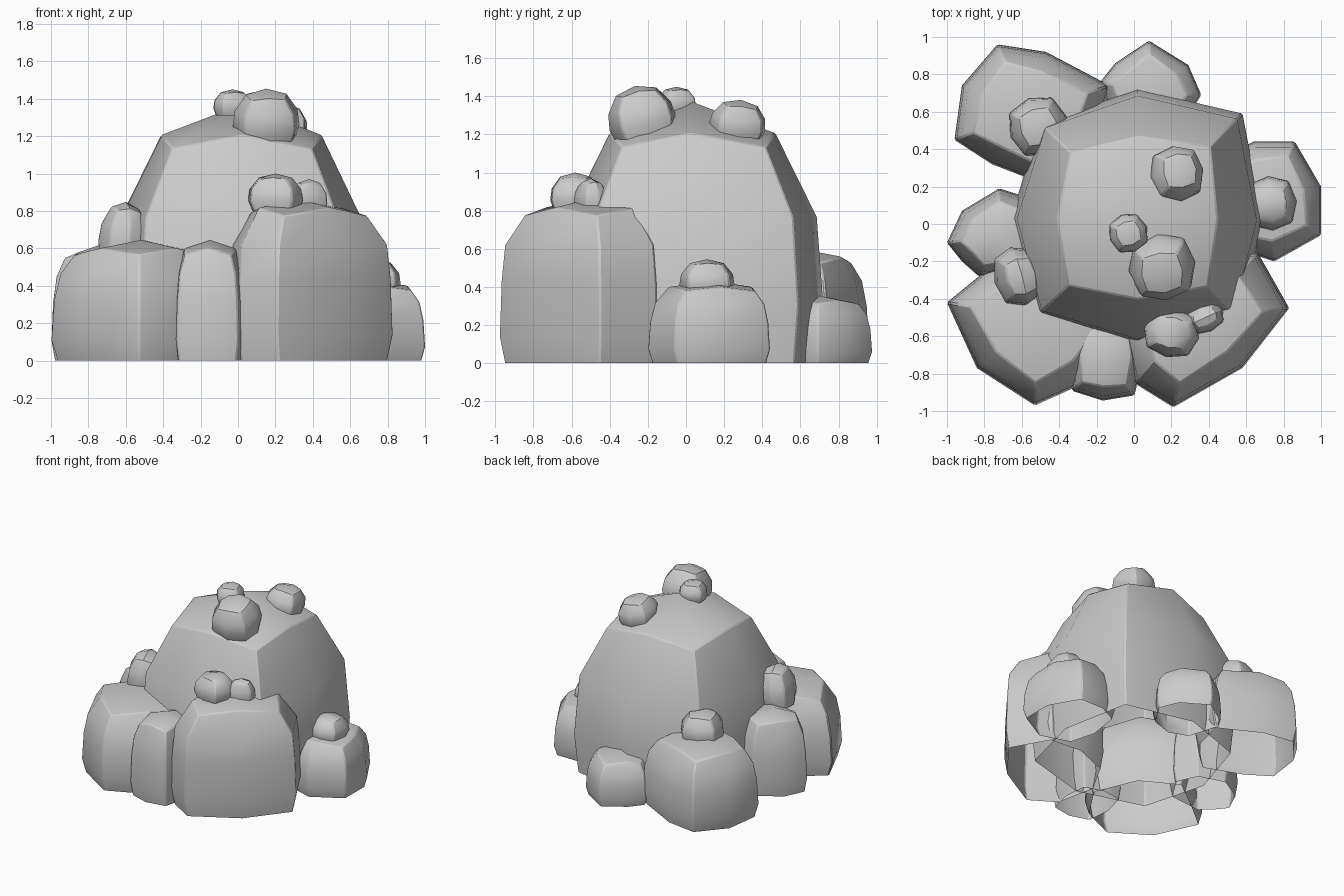
import bpy, bmesh, math
from mathutils import Vector, Matrix

if "Cube" in bpy.data.objects:
    bpy.data.objects.remove(bpy.data.objects["Cube"])

# height fraction, outline scale
BOULDER = [(0, .93), (.17, 1), (.5, .97), (.72, .9), (.88, .74)]
TALL = [(0, .94), (.16, 1), (.5, .98), (.72, .94), (.9, .72)]
PEBBLE = [(0, .86), (.28, 1), (.58, .94), (.84, .66)]


def rock(name, outline, z0, z1, levels=BOULDER, tilt=(0, 0, 0)):
    """Open-bottomed rock; outline = 8 points, corner / mid alternating, counter-clockwise."""
    n = len(outline)
    cx = sum(p[0] for p in outline) / n
    cy = sum(p[1] for p in outline) / n
    h = z1 - z0
    bm = bmesh.new()
    rings = []
    for i, (f, s) in enumerate(levels):
        last = i == len(levels) - 1
        ring = []
        for k, (x, y) in enumerate(outline):
            mid = last and k % 2
            q = s * (.92 if mid else 1)
            z = h * (f + (.05 if mid else 0))
            ring.append(bm.verts.new(((x - cx) * q, (y - cy) * q, z)))
        rings.append(ring)
    for a, b in zip(rings, rings[1:]):
        for k in range(n):
            j = (k + 1) % n
            bm.faces.new((a[k], a[j], b[j], b[k]))
    # domed cap of four quads
    top = bm.verts.new((0, 0, h))
    r = rings[-1]
    for k in range(0, n, 2):
        bm.faces.new((top, r[k - 1], r[k], r[(k + 1) % n]))
    me = bpy.data.meshes.new(name)
    bm.to_mesh(me)
    bm.free()
    ob = bpy.data.objects.new(name, me)
    bpy.context.collection.objects.link(ob)
    ob.location = (cx, cy, z0)
    ob.rotation_euler = [math.radians(t) for t in tilt]
    # slightly worn edges
    bev = ob.modifiers.new("worn_edges", 'BEVEL')
    bev.width = .008
    bev.limit_method = 'ANGLE'
    bev.angle_limit = math.radians(42)
    bpy.ops.object.select_all(action='DESELECT')
    ob.select_set(True)
    bpy.context.view_layer.objects.active = ob
    bpy.ops.object.shade_smooth_by_angle(angle=math.radians(38))
    return ob


def block(cx, cy, hx, hy, rot=0, c=.76):
    """Rounded box outline."""
    m = Matrix.Rotation(math.radians(rot), 2)
    pts = [(c, c), (0, 1), (-c, c), (-1, 0), (-c, -c), (0, -1), (c, -c), (1, 0)]
    out = []
    for u, v in pts:
        p = m @ Vector((u * hx, v * hy))
        out.append((cx + p.x, cy + p.y))
    return out


# central boulder
rock("central_boulder",
     [(.58, .59), (.02, .72), (-.5, .54), (-.66, .03), (-.52, -.49), (.02, -.65), (.56, -.5), (.69, .02)],
     0, 1.37, [(0, .96), (.22, 1), (.56, .95), (.83, .69)])

# surrounding boulders
rock("front_left_boulder",
     [(-1, -.42), (-.84, -.77), (-.53, -.97), (-.24, -.84), (-.05, -.55), (-.2, -.2), (-.5, -.03), (-.78, -.24)],
     0, .645)
rock("front_right_boulder",
     [(.21, -.98), (.58, -.77), (.83, -.45), (.66, -.15), (.38, -.13), (.08, -.25), (-.07, -.52), (0, -.85)],
     0, .86, TALL)
rock("front_small_boulder", block(-.15, -.71, .2, .235, -4, .83), 0, .645)
rock("left_boulder",
     [(-1, -.1), (-.92, -.2), (-.83, -.28), (-.55, -.25), (-.42, -.05), (-.5, .12), (-.72, .19), (-.92, .07)],
     0, .62)
rock("back_left_boulder",
     [(-.96, .45), (-.76, .32), (-.45, .2), (-.2, .45), (-.13, .74), (-.47, .92), (-.73, .96), (-.92, .74)],
     0, .6)
rock("back_boulder",
     [(.08, .98), (-.1, .86), (-.18, .76), (-.1, .5), (.06, .44), (.24, .5), (.36, .69), (.29, .85)],
     0, .355)
rock("right_boulder",
     [(.86, .44), (.64, .44), (.48, .36), (.44, .1), (.5, -.12), (.75, -.2), (1, -.06), (1, .2)],
     0, .43)

# pebbles resting on the boulders
pebbles = [
    ("top_large_pebble", block(.15, -.21, .18, .18, 8), 1.18, 1.46, (12, 0, 0)),
    ("top_small_pebble", block(-.03, -.05, .105, .105, 20), 1.31, 1.45, (0, 0, 0)),
    ("top_back_pebble", block(.22, .26, .145, .15, 8), 1.18, 1.385, (-8, 8, 0)),
    ("front_pebble", block(.2, -.58, .15, .135, -12), .8, 1.0, (0, 0, 0)),
    ("front_small_pebble", block(.38, -.5, .105, .08, 25), .79, .97, (0, 0, 0)),
    ("left_pebble", block(-.63, -.28, .13, .16, 15), .54, .85, (0, 6, 0)),
    ("back_left_pebble", block(-.51, .52, .16, .16, 20), .53, .76, (0, 0, 0)),
    ("right_pebble", block(.73, .11, .14, .145, 5), .36, .545, (0, 0, 0)),
]
for name, outline, z0, z1, tilt in pebbles:
    rock(name, outline, z0, z1, PEBBLE, tilt)
